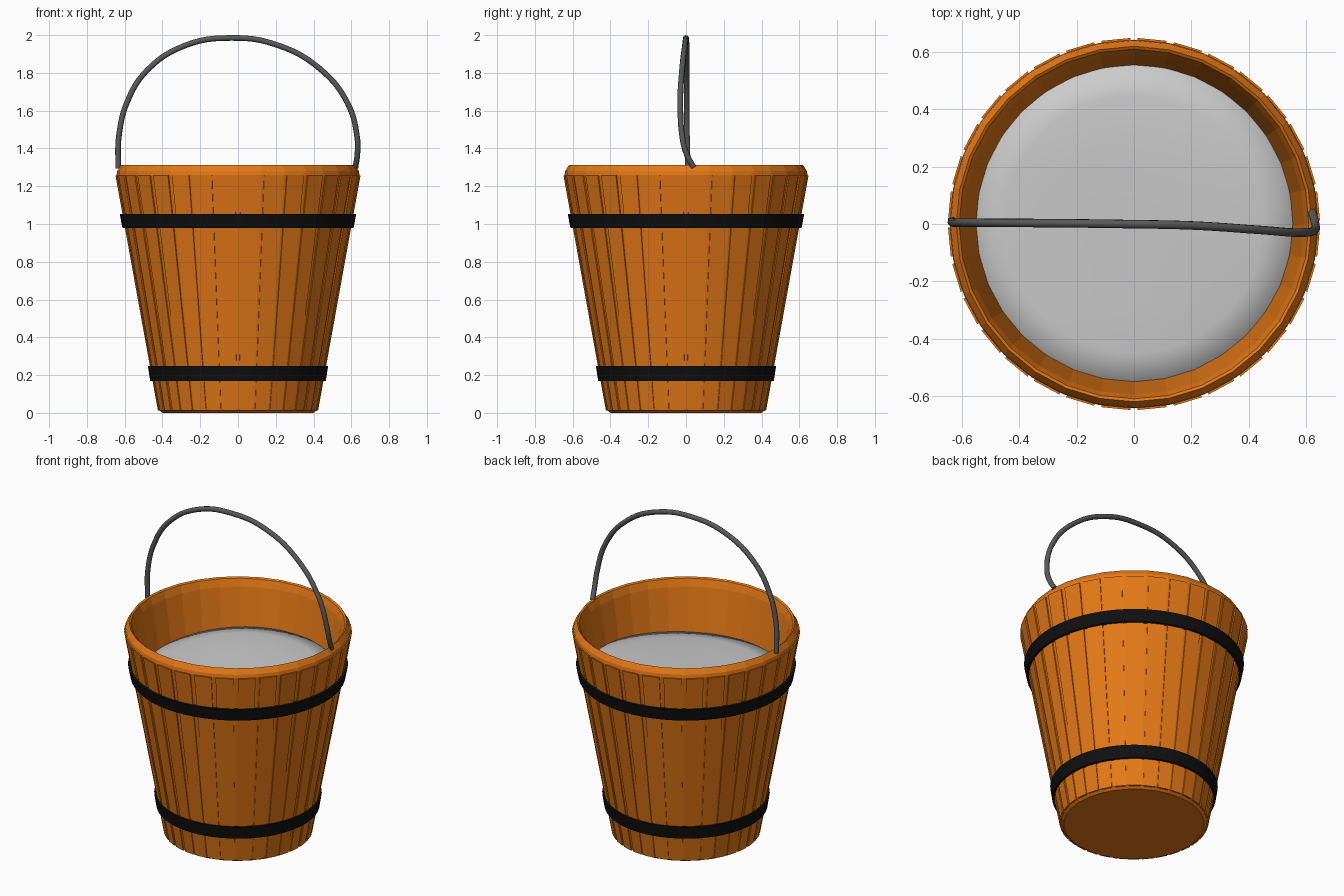
import bpy, bmesh
from math import sin, cos, pi, radians
from mathutils import Vector

if "Cube" in bpy.data.objects:
    bpy.data.objects.remove(bpy.data.objects["Cube"])

def material(name, color):
    m = bpy.data.materials.new(name)
    m.diffuse_color = (*color, 1)
    m.use_nodes = True
    m.node_tree.nodes["Principled BSDF"].inputs["Base Color"].default_value = m.diffuse_color
    return m

WOOD = material("orange_wood", (0.78, 0.19, 0.008))
IRON = material("black_iron", (0.005, 0.005, 0.005))
STEEL = material("dark_steel", (0.1, 0.1, 0.1))

def finish(name, bm, mat=None, smooth=None):
    bmesh.ops.recalc_face_normals(bm, faces=bm.faces)
    me = bpy.data.meshes.new(name)
    bm.to_mesh(me)
    bm.free()
    ob = bpy.data.objects.new(name, me)
    bpy.context.collection.objects.link(ob)
    if mat:
        me.materials.append(mat)
    if smooth:
        me.polygons.foreach_set("use_smooth", [True] * len(me.polygons))
        bpy.ops.object.select_all(action='DESELECT')
        ob.select_set(True)
        bpy.context.view_layer.objects.active = ob
        bpy.ops.object.shade_smooth_by_angle(angle=radians(smooth))
    return ob

def lathe(name, profile, n, mat=None, closed=False, smooth=None, lift=None):
    """Spin (radius, z) points around z; open profiles get end caps."""
    bm = bmesh.new()
    rings = []
    for r, z in profile:
        ring = []
        for i in range(n):
            x, y = r * cos(2 * pi * i / n), r * sin(2 * pi * i / n)
            ring.append(bm.verts.new((x, y, z + (lift(x, y) if lift else 0))))
        rings.append(ring)
    pairs = list(zip(rings, rings[1:])) + ([(rings[-1], rings[0])] if closed else [])
    for a, b in pairs:
        for i in range(n):
            j = (i + 1) % n
            bm.faces.new((a[i], a[j], b[j], b[i]))
    if not closed:
        bm.faces.new(rings[0])
        bm.faces.new(rings[-1])
    return finish(name, bm, mat, smooth)

# Tapered tub with a bevelled rim, hollow inside
lathe("tub", [(0.40, 0.005), (0.42, 0.02), (0.643, 1.265), (0.64, 1.285), (0.62, 1.317),
              (0.61, 1.31), (0.595, 1.265), (0.40, 0.1)], 32, WOOD)

# Raised staves around the outside
bm = bmesh.new()
N = 32
for i in range(N):
    mid = 2 * pi * (i + 0.5) / N
    half = pi / N * 0.8
    corners = []
    for r, z in ((0.42, 0.012), (0.645, 1.258)):
        for depth in (-0.02, 0.004):
            for s in (-1, 1):
                a = mid + s * half
                corners.append(bm.verts.new(((r + depth) * cos(a), (r + depth) * sin(a), z)))
    for f in ((0, 1, 3, 2), (4, 5, 7, 6), (0, 1, 5, 4), (2, 3, 7, 6), (0, 2, 6, 4), (1, 3, 7, 5)):
        bm.faces.new([corners[k] for k in f])
finish("staves", bm, WOOD)

# Two iron hoops
for name, z0, z1, r0, r1 in (("lower_hoop", 0.17, 0.247, 0.465, 0.477),
                             ("upper_hoop", 0.98, 1.053, 0.612, 0.626)):
    lathe(name, [(r0, z0), (r1, z1), (r1 - 0.03, z1), (r0 - 0.03, z0)], 64, IRON,
          closed=True, smooth=30)

# Gently uneven liquid surface filling the tub
lathe("liquid", [(0.41, 0.12), (0.56, 1.0), (0.55, 1.022), (0.45, 1.035), (0.3, 1.04),
                 (0.15, 1.042), (0.02, 1.042)], 48, smooth=60,
      lift=lambda x, y: 0.02 * sin(3 * y + 1.5 * x))
bpy.data.objects["liquid"].location.z = -0.01

# Bent wire handle
path = [(-0.635, 0.01, 1.295), (-0.63, 0.005, 1.47), (-0.585, 0.005, 1.65), (-0.48, 0.004, 1.815),
        (-0.28, 0.003, 1.945), (-0.04, 0.0, 1.985), (0.2, -0.005, 1.95), (0.43, -0.02, 1.825),
        (0.58, -0.03, 1.64), (0.632, -0.018, 1.45), (0.632, 0.003, 1.37), (0.622, 0.04, 1.3)]
cu = bpy.data.curves.new("handle", 'CURVE')
cu.dimensions = '3D'
cu.bevel_depth = 0.015
cu.bevel_resolution = 3
cu.use_fill_caps = True
cu.resolution_u = 6
sp = cu.splines.new('BEZIER')
sp.bezier_points.add(len(path) - 1)
for p, co in zip(sp.bezier_points, path):
    p.co = co
    p.handle_left_type = p.handle_right_type = 'AUTO'
cu.materials.append(STEEL)
bpy.context.collection.objects.link(bpy.data.objects.new("handle", cu))
bpy.data.objects["tub"].location.z = -0.005
